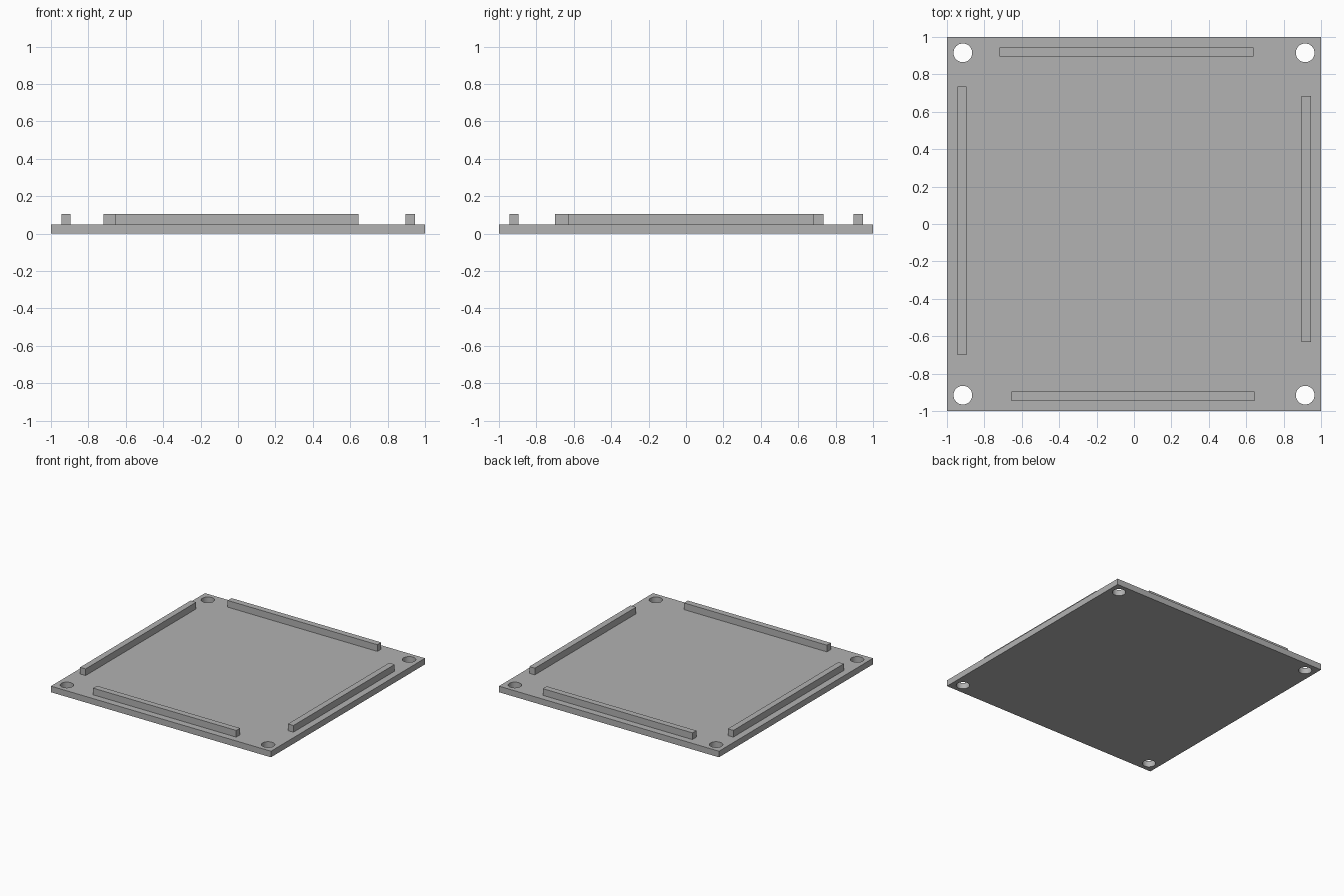
import bpy
import bmesh
import math
from mathutils import Matrix, Vector

cube = bpy.data.objects.get("Cube")
if cube:
    bpy.data.objects.remove(cube, do_unlink=True)

PLATE_TOP = 0.05
RAIL_TOP = 0.105
HOLE_OFFSET = 0.915
HOLE_RADIUS = 0.05

grey = bpy.data.materials.new("plain grey")
grey.use_nodes = True
grey.diffuse_color = (0.445, 0.445, 0.445, 1)
grey.node_tree.nodes["Principled BSDF"].inputs["Base Color"].default_value = grey.diffuse_color


def add_object(name, bm):
    mesh = bpy.data.meshes.new(name)
    bm.to_mesh(mesh)
    bm.free()
    mesh.materials.append(grey)
    obj = bpy.data.objects.new(name, mesh)
    bpy.context.collection.objects.link(obj)
    return obj


def box(name, low, high):
    low, high = Vector(low), Vector(high)
    bm = bmesh.new()
    placement = Matrix.Translation((low + high) / 2) @ Matrix.Diagonal((high - low).to_4d())
    bmesh.ops.create_cube(bm, size=1, matrix=placement)
    return add_object(name, bm)


# Square base plate
plate = box("base_plate", (-1, -1, 0), (1, 1, PLATE_TOP))

# Four round corner holes
bm = bmesh.new()
for x in (-HOLE_OFFSET, HOLE_OFFSET):
    for y in (-HOLE_OFFSET, HOLE_OFFSET):
        bmesh.ops.create_cone(bm, cap_ends=True, segments=48, radius1=HOLE_RADIUS,
                              radius2=HOLE_RADIUS, depth=0.4,
                              matrix=Matrix.Translation((x, y, 0)))
cutter = add_object("hole_cutter", bm)
cutter.hide_render = True

cut = plate.modifiers.new("corner holes", "BOOLEAN")
cut.operation = "DIFFERENCE"
cut.solver = "EXACT"
cut.object = cutter
bpy.context.view_layer.objects.active = plate
plate.select_set(True)
bpy.ops.object.modifier_apply(modifier=cut.name)
bpy.data.objects.remove(cutter, do_unlink=True)
bpy.ops.object.shade_smooth_by_angle(angle=math.radians(30))

# Raised rails, one along each edge
rails = {
    "front_rail": ((-0.655, -0.945), (0.645, -0.895)),
    "back_rail": ((-0.72, 0.895), (0.64, 0.945)),
    "left_rail": ((0.895, -0.63), (0.945, 0.685)),
    "right_rail": ((-0.945, -0.70), (-0.895, 0.735)),
}
for name, (low, high) in rails.items():
    box(name, (*low, PLATE_TOP), (*high, RAIL_TOP))
